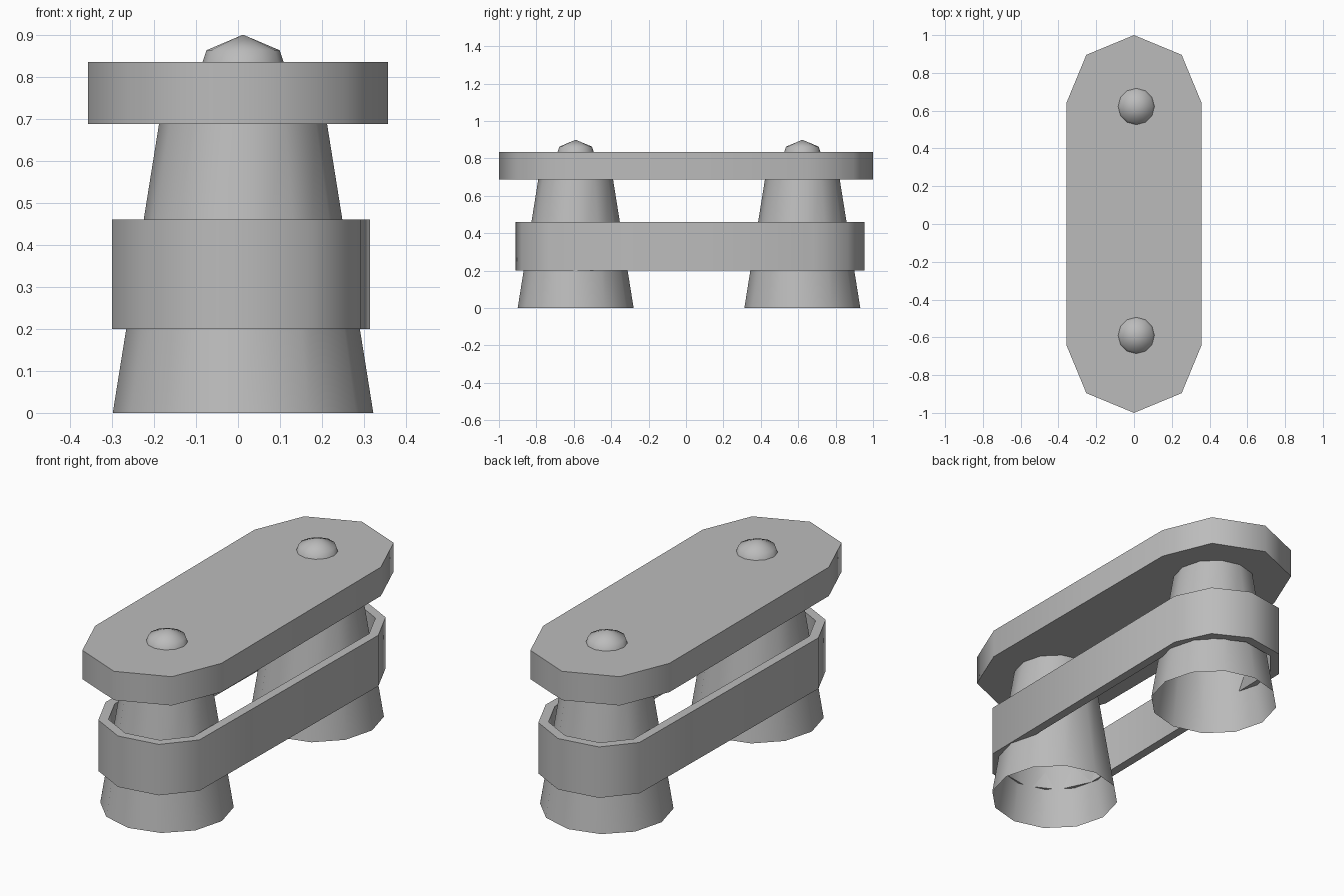
import bpy, bmesh, math
from mathutils import Vector

if "Cube" in bpy.data.objects:
    bpy.data.objects.remove(bpy.data.objects["Cube"], do_unlink=True)

grey = bpy.data.materials.new("mid_grey")
grey.use_nodes = True
colour = (0.5, 0.5, 0.5, 1)
grey.diffuse_color = colour
grey.node_tree.nodes["Principled BSDF"].inputs["Base Color"].default_value = colour


def finish(name, bm, angle=50):
    bmesh.ops.recalc_face_normals(bm, faces=bm.faces)
    mesh = bpy.data.meshes.new(name)
    bm.to_mesh(mesh)
    bm.free()
    mesh.materials.append(grey)
    obj = bpy.data.objects.new(name, mesh)
    bpy.context.scene.collection.objects.link(obj)
    bpy.ops.object.select_all(action='DESELECT')
    obj.select_set(True)
    bpy.context.view_layer.objects.active = obj
    bpy.ops.object.shade_smooth_by_angle(angle=math.radians(angle))
    return obj


def ring(bm, points, z):
    return [bm.verts.new((p[0], p[1], z)) for p in points]


def bridge(bm, a, b):
    for i in range(len(a)):
        j = (i + 1) % len(a)
        bm.faces.new((a[i], a[j], b[j], b[i]))


def circle(x, y, r, n=12):
    return [(x + r * math.cos(math.tau * i / n), y + r * math.sin(math.tau * i / n))
            for i in range(n)]


def inset(points, t):
    """Offset a counter-clockwise outline inwards by t."""
    result = []
    for i, p in enumerate(points):
        a = (p - points[i - 1]).normalized()
        b = (points[(i + 1) % len(points)] - p).normalized()
        na, nb = Vector((-a.y, a.x)), Vector((-b.y, b.x))
        m = (na + nb).normalized()
        result.append(p + m * t / m.dot(na))
    return result


# Tapered posts, open underneath, each with a domed cap
POST_X = 0.012
for side, y in (("front", -0.59), ("back", 0.622)):
    bm = bmesh.new()
    bridge(bm, ring(bm, circle(POST_X, y, 0.31), 0), ring(bm, circle(POST_X, y, 0.198), 0.70))
    finish(side + "_post", bm)

    bm = bmesh.new()
    low = ring(bm, circle(POST_X, y, 0.098), 0.83)
    mid = ring(bm, circle(POST_X, y, 0.087), 0.863)
    bridge(bm, low, mid)
    tip = bm.verts.new((POST_X, y, 0.9))
    for i in range(len(mid)):
        bm.faces.new((mid[i - 1], mid[i], tip))
    finish(side + "_cap", bm, 70)

# Top plate with faceted round ends
bm = bmesh.new()
R, END = 0.357, 0.643
outline = []
for start, y in ((0, END), (180, -END)):
    for k in range(5):
        a = math.radians(start + 45 * k)
        outline.append((R * math.cos(a), y + R * math.sin(a)))
bottom, top = ring(bm, outline, 0.688), ring(bm, outline, 0.835)
bridge(bm, bottom, top)
bm.faces.new(bottom)
bm.faces.new(top)
finish("top_plate", bm)

# Slightly skewed belt looped around both posts
centre = Vector((0.007, 0.022))
half = [Vector(p) for p in ((-0.3, -0.64), (-0.215, -0.82), (-0.04, -0.911),
                            (0.168, -0.878), (0.293, -0.73))]
outer = half + [2 * centre - p for p in half]
inner = inset(outer, 0.045)
bm = bmesh.new()
rings = [ring(bm, pts, z) for pts, z in ((outer, 0.2), (outer, 0.46), (inner, 0.46), (inner, 0.2))]
for k in range(4):
    bridge(bm, rings[k], rings[(k + 1) % 4])
finish("belt", bm)
